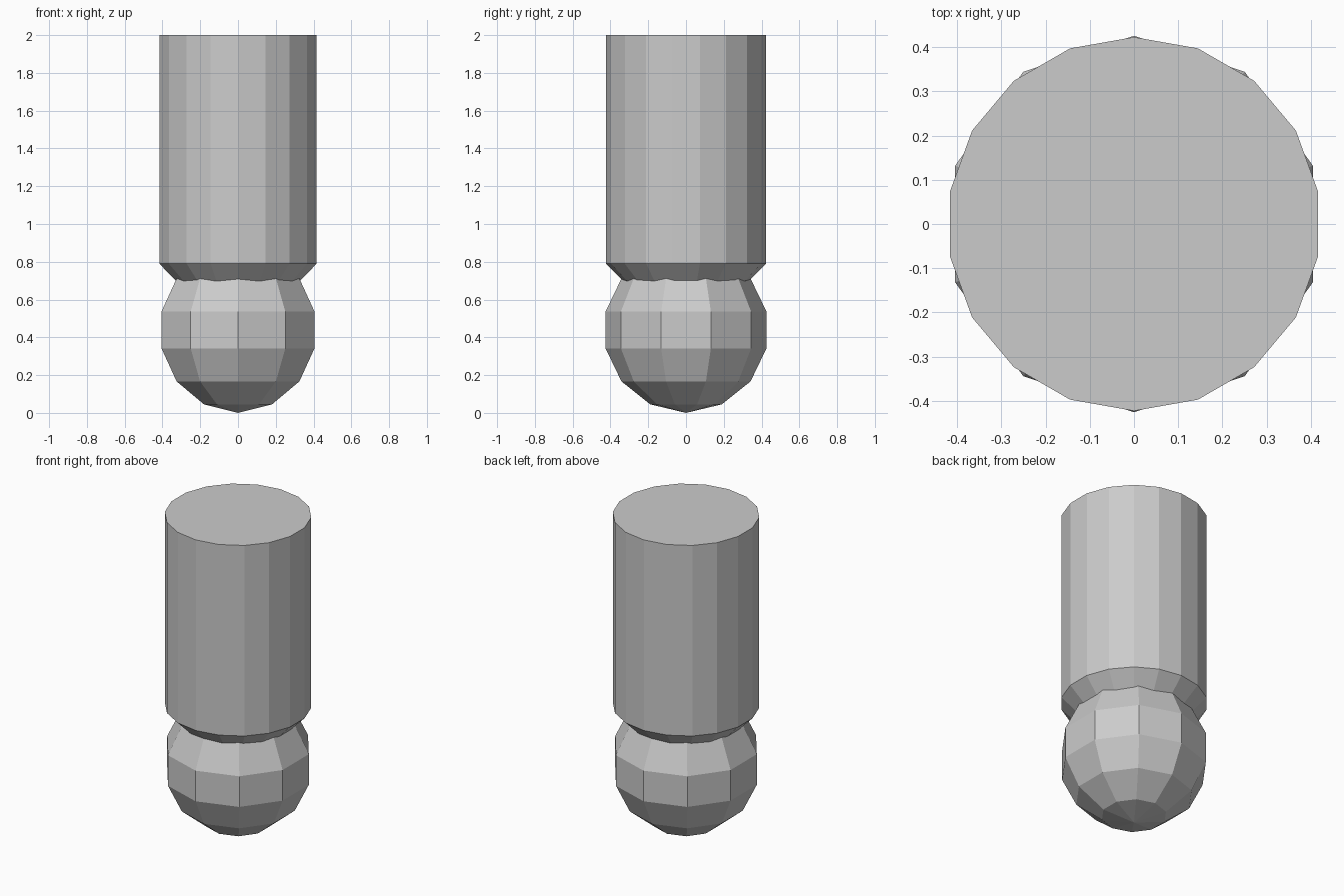
import bpy, bmesh
from math import sin, cos, pi

if "Cube" in bpy.data.objects:
    bpy.data.objects.remove(bpy.data.objects["Cube"])


def lathe(name, profile, sides):
    """Flat-faced solid of revolution; profile runs bottom to top as (radius, z)."""
    bm = bmesh.new()
    rings = []
    for r, z in profile:
        count = sides if r > 1e-6 else 1
        rings.append([bm.verts.new((r * sin(2 * pi * i / sides),
                                    r * cos(2 * pi * i / sides), z))
                      for i in range(count)])
    for a, b in zip(rings, rings[1:]):
        for i in range(sides):
            j = (i + 1) % sides
            quad = [a[i % len(a)], a[j % len(a)], b[j % len(b)], b[i % len(b)]]
            bm.faces.new(list(dict.fromkeys(quad)))
    for ring in (rings[0], rings[-1]):
        if len(ring) > 1:
            bm.faces.new(ring)
    bmesh.ops.recalc_face_normals(bm, faces=bm.faces)
    mesh = bpy.data.meshes.new(name)
    bm.to_mesh(mesh)
    bm.free()
    obj = bpy.data.objects.new(name, mesh)
    bpy.context.collection.objects.link(obj)
    return obj


# Ball tip: ten segments, seven bands, resting on the ground
R, BANDS = 0.437, 7
ball = [(R * sin(pi * k / BANDS), R + 0.002 - R * cos(pi * k / BANDS))
        for k in range(BANDS + 1)]
ball[0], ball[-1] = (0, 0), (0, 2 * R)
lathe("ball_tip", ball, 10)

# Shaft: eighteen sides, chamfered lower rim sunk into the ball
lathe("shaft", [(0.31, 0.675), (0.423, 0.79), (0.423, 2.0)], 18)
